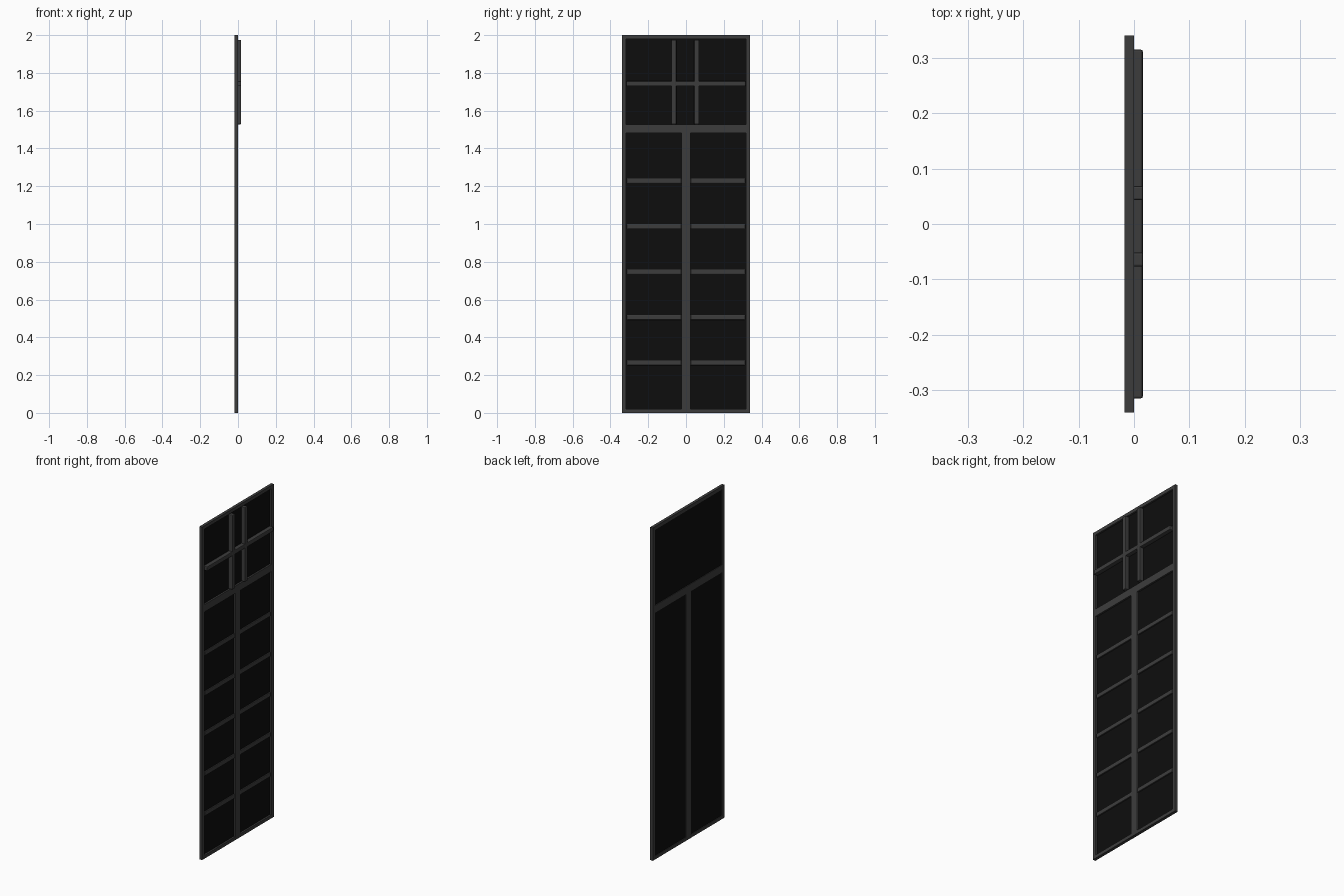
import bpy

cube = bpy.data.objects.get("Cube")
if cube:
    bpy.data.objects.remove(cube, do_unlink=True)


def material(name, value):
    mat = bpy.data.materials.new(name)
    mat.use_nodes = True
    colour = (value, value, value, 1)
    mat.diffuse_color = colour
    mat.node_tree.nodes["Principled BSDF"].inputs["Base Color"].default_value = colour
    return mat


FRAME = material("charcoal frame", 0.046)
PANEL = material("black panel", 0.004)


def box(name, xs, ys, zs, mat, bevel=0):
    """Box spanning the given (low, high) ranges, with optional rounded edges."""
    bpy.ops.mesh.primitive_cube_add(size=1)
    ob = bpy.context.object
    ob.name = name
    ob.location = [(a + b) / 2 for a, b in (xs, ys, zs)]
    ob.scale = [b - a for a, b in (xs, ys, zs)]
    bpy.ops.object.transform_apply(location=False, rotation=False, scale=True)
    ob.data.materials.append(mat)
    if bevel:
        mod = ob.modifiers.new("rounded edges", 'BEVEL')
        mod.width = bevel
        mod.segments = 2
    return ob


BACK, FACE, FRONT = -0.0175, 0.0, 0.0165
HALF, INNER = 0.34, 0.318
MULLION = 0.024
RAIL = (1.482, 1.526)
DEPTH = (BACK, FACE)

# Outer frame, middle rail and central mullion
for side, s in (("right", -1), ("left", 1)):
    box("stile_" + side, DEPTH, sorted((s * INNER, s * HALF)), (0, 2), FRAME)
for name, zs in (("bottom_rail", (0, 0.02)), ("middle_rail", RAIL), ("top_rail", (1.98, 2))):
    box(name, DEPTH, (-INNER, INNER), zs, FRAME)
box("mullion", DEPTH, (-MULLION, MULLION), (0.02, RAIL[0]), FRAME)

# Recessed panels
SHEET = (-0.0135, -0.01)
box("upper_panel", SHEET, (-INNER, INNER), (RAIL[1], 1.98), PANEL)
for side, s in (("right", -1), ("left", 1)):
    box("lower_panel_" + side, SHEET, sorted((s * MULLION, s * INNER)), (0.02, RAIL[0]), PANEL)

# Lower glazing bars, five on each side
for i in range(5):
    z = 0.265 + i * 0.241
    for side, s in (("right", -1), ("left", 1)):
        box(f"lower_bar_{side}_{i + 1}", (-0.01, -0.0005), sorted((s * MULLION, s * 0.314)),
            (z - 0.013, z + 0.013), FRAME, 0.004)

# Upper glazing bars, standing proud of the frame
PROUD = (-0.01, FRONT)
for side, y in (("right", -0.064), ("left", 0.056)):
    box("upper_post_" + side, PROUD, (y - 0.013, y + 0.013), (1.528, 1.975), FRAME, 0.004)
box("upper_crossbar", (-0.01, FRONT - 0.0005), (-0.315, 0.315), (1.73, 1.756), FRAME, 0.004)
